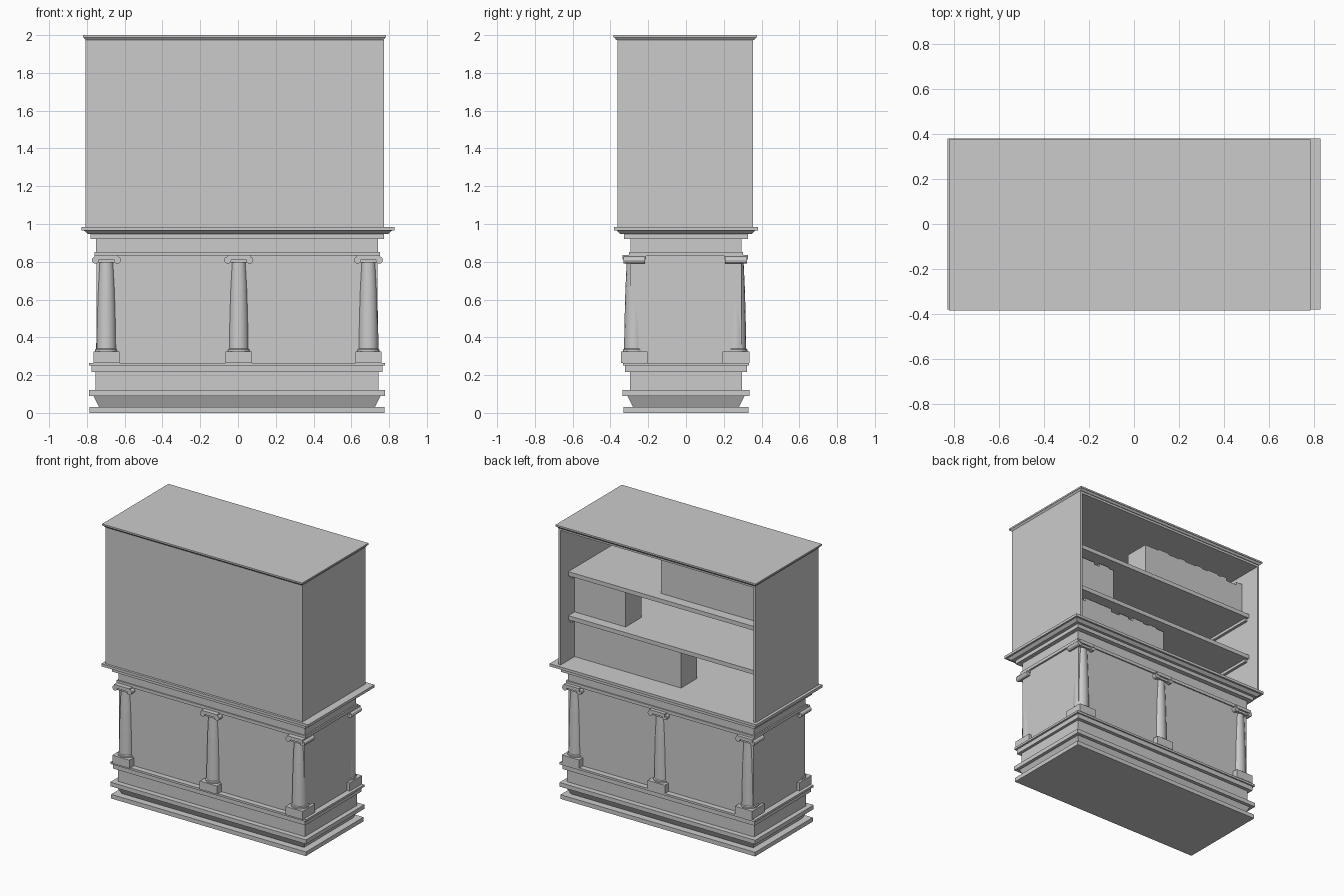
import bpy, bmesh, random
from math import pi
from mathutils import Matrix, Vector

random.seed(4)
old = bpy.data.objects.get("Cube")
if old:
    bpy.data.objects.remove(old, do_unlink=True)

GREY = (0.6, 0.6, 0.6, 1)
mat = bpy.data.materials.new("plain grey")
mat.use_nodes = True
mat.diffuse_color = GREY
mat.node_tree.nodes["Principled BSDF"].inputs["Base Color"].default_value = GREY


def finish(name, bm, smooth=False):
    bmesh.ops.recalc_face_normals(bm, faces=bm.faces)
    mesh = bpy.data.meshes.new(name)
    bm.to_mesh(mesh)
    bm.free()
    mesh.materials.append(mat)
    ob = bpy.data.objects.new(name, mesh)
    bpy.context.collection.objects.link(ob)
    if smooth:
        bpy.ops.object.select_all(action='DESELECT')
        ob.select_set(True)
        bpy.context.view_layer.objects.active = ob
        bpy.ops.object.shade_smooth_by_angle()
    return ob


def add_box(bm, xs, ys, zs, inset=0):
    """Box from extents; inset narrows its bottom."""
    lo, hi = Vector((xs[0], ys[0], zs[0])), Vector((xs[1], ys[1], zs[1]))
    mid, size = (lo + hi) / 2, hi - lo
    made = bmesh.ops.create_cube(bm, size=1)["verts"]
    for v in made:
        shrink = 2 * inset if v.co.z < 0 else 0
        v.co = Vector((v.co.x * (size.x - shrink), v.co.y * (size.y - shrink),
                       v.co.z * size.z)) + mid


def box(name, xs, ys, zs, inset=0):
    bm = bmesh.new()
    add_box(bm, xs, ys, zs, inset)
    return finish(name, bm)


def tier(name, cx, hx, hy, z0, z1, inset=0):
    return box(name, (cx - hx, cx + hx), (-hy, hy), (z0, z1), inset)


# Stepped base
C = -0.005
tier("plinth", C, 0.78, 0.33, 0, 0.03)
tier("base_cove", C, 0.76, 0.31, 0.03, 0.09, 0.03)
tier("base_rail", C, 0.784, 0.335, 0.09, 0.12)
tier("base_block", C, 0.75, 0.297, 0.12, 0.217)
tier("base_moulding", C, 0.77, 0.323, 0.217, 0.25)
tier("base_ledge", C, 0.784, 0.333, 0.25, 0.265)

# Panelled body, frieze and cornice
tier("body", C, 0.743, 0.293, 0.265, 0.83)
tier("architrave", C, 0.756, 0.302, 0.83, 0.853)
tier("frieze", C, 0.746, 0.294, 0.853, 0.92)
tier("cornice_band", C, 0.777, 0.328, 0.92, 0.947)
tier("cornice_slope", 0, 0.815, 0.367, 0.947, 0.965, 0.02)
tier("cornice_ledge", 0, 0.828, 0.38, 0.965, 0.984)


def column(name, x, y):
    # Square foot
    box(name + "_foot", (x - 0.069, x + 0.069), (y - 0.071, y + 0.071), (0.265, 0.325))
    # Tapering shaft with a round ring at the bottom
    bm = bmesh.new()
    profile = [(0.06, 0.325), (0.06, 0.335), (0.054, 0.34), (0.051, 0.5),
               (0.047, 0.65), (0.04, 0.8)]
    for (r0, z0), (r1, z1) in zip(profile, profile[1:]):
        bmesh.ops.create_cone(bm, segments=16, radius1=r0, radius2=r1, depth=z1 - z0,
                              matrix=Matrix.Translation((x, y, (z0 + z1) / 2)))
    finish(name + "_shaft", bm, True)
    # Capital: square slab over two side scrolls
    bm = bmesh.new()
    add_box(bm, (x - 0.062, x + 0.062), (y - 0.062, y + 0.062), (0.812, 0.836))
    add_box(bm, (x - 0.055, x + 0.055), (y - 0.05, y + 0.05), (0.796, 0.812))
    for side in (-1, 1):
        bmesh.ops.create_cone(
            bm, cap_ends=True, segments=12, radius1=0.019, radius2=0.019, depth=0.116,
            matrix=Matrix.Translation((x + side * 0.058, y, 0.809)) @ Matrix.Rotation(pi / 2, 4, 'X'))
    finish(name + "_capital", bm, True)


for y, row in ((-0.274, "front"), (0.265, "back")):
    for x, place in ((-0.697, "right"), (0.004, "middle"), (0.69, "left")):
        column(row + "_" + place + "_column", x, y)

# Upper case, open at the back
X, Y, Z, T = (-0.807, 0.772), (-0.363, 0.356), (0.984, 1.975), 0.016
IN = (X[0] + T, X[1] - T)
box("right_wall", (X[0], IN[0]), Y, Z)
box("left_wall", (IN[1], X[1]), Y, Z)
box("front_panel", IN, (Y[0], Y[0] + T), Z)
box("case_top", IN, (Y[0] + T, Y[1]), (Z[1] - T, Z[1]))
box("cap_slope", (-0.818, 0.781), (-0.38, 0.371), (1.975, 1.988), 0.01)
box("cap", (-0.82, 0.783), (-0.384, 0.375), (1.988, 2))

# Shelves on side battens
DEPTH = (Y[0] + T, 0.267)
for name, z in (("upper_shelf", 1.627), ("lower_shelf", 1.308)):
    box(name, IN, DEPTH, (z - 0.03, z))
    box(name + "_right_batten", (IN[0], IN[0] + 0.02), (-0.34, 0.25), (z - 0.05, z - 0.03))
    box(name + "_left_batten", (IN[1] - 0.02, IN[1]), (-0.34, 0.25), (z - 0.05, z - 0.03))


def book_row(name, x0, x1, z0, z1):
    """Row of books with slightly uneven tops."""
    bm = bmesh.new()
    add_box(bm, (x0, x1), (0.015, 0.195), (z0, z1 - 0.025))
    x = x0
    while x < x1:
        end = min(x + random.uniform(0.03, 0.11), x1)
        top = z1 - random.choice((0, 0, 0.008, 0.022))
        add_box(bm, (x, end), (0.015, 0.195), (z1 - 0.025, top))
        x = end
    finish(name, bm)


book_row("upper_books", IN[0], 0.064, 1.627, 1.893)
book_row("middle_books", 0.347, IN[1], 1.308, 1.588)
book_row("lower_books", -0.097, IN[1], 0.984, 1.272)
